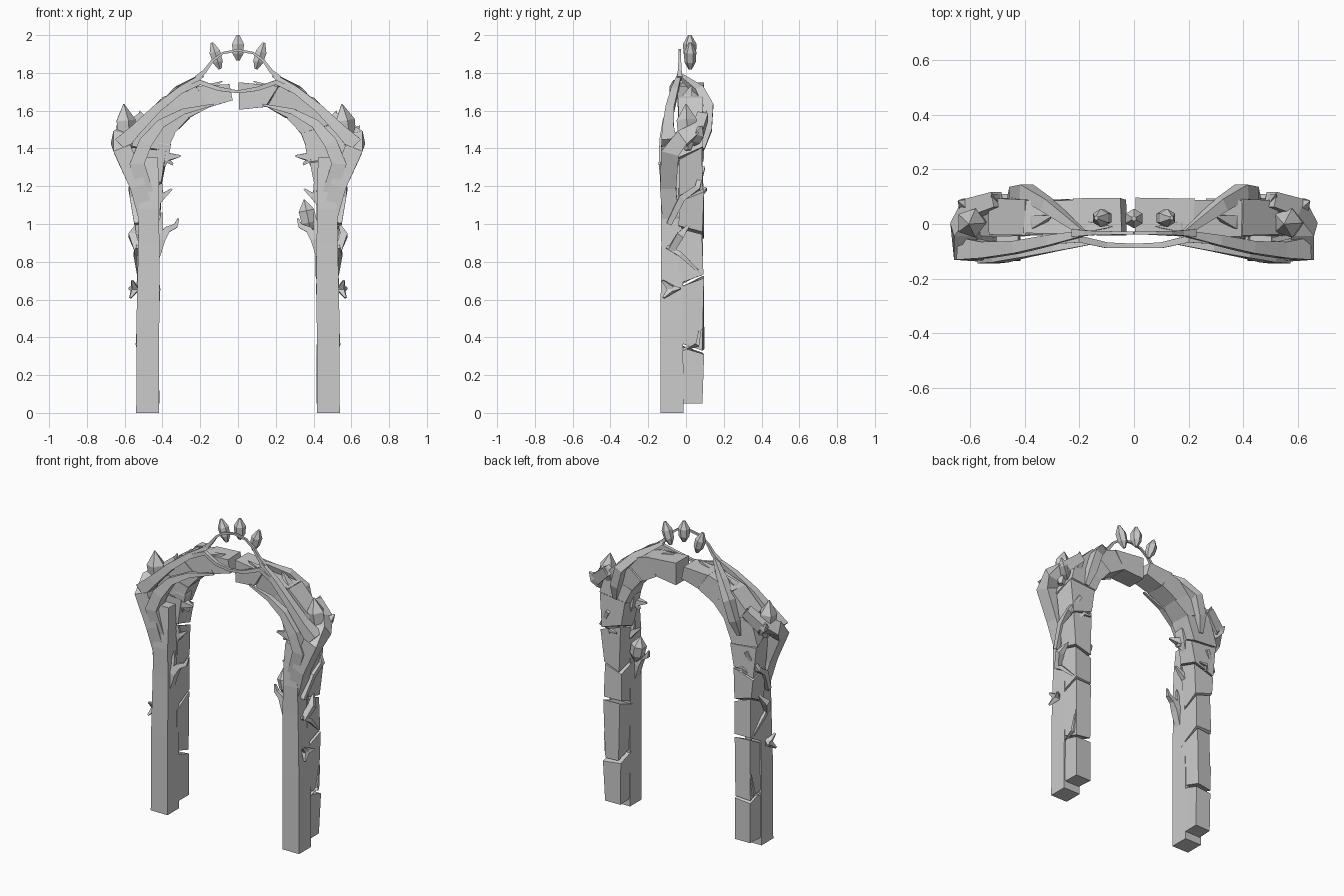
import bpy, bmesh, math, random
from mathutils import Vector

random.seed(4)


def mesh_object(name, verts, faces):
    bm = bmesh.new()
    vs = [bm.verts.new(v) for v in verts]
    for f in faces:
        bm.faces.new([vs[i] for i in f])
    bmesh.ops.recalc_face_normals(bm, faces=bm.faces)
    me = bpy.data.meshes.new(name)
    bm.to_mesh(me)
    bm.free()
    ob = bpy.data.objects.new(name, me)
    bpy.context.collection.objects.link(ob)


def limb(name, pts, sx=1, sides=4):
    """Faceted tapering tube through (x, y, z, radius) points."""
    P = [Vector((p[0] * sx, p[1], p[2])) for p in pts]
    n, verts, faces = len(P), [], []
    for i, p in enumerate(P):
        t = (P[min(i + 1, n - 1)] - P[max(i - 1, 0)]).normalized()
        ref = Vector((0, 1, 0)) if abs(t.y) < 0.93 else Vector((0, 0, 1))
        u = t.cross(ref).normalized()
        v = u.cross(t)
        for k in range(sides):
            a = 2 * math.pi * (k + 0.5) / sides
            verts.append(p + pts[i][3] * (u * math.cos(a) + v * math.sin(a)))
    for i in range(n - 1):
        for k in range(sides):
            j = (k + 1) % sides
            faces.append((i * sides + k, i * sides + j, (i + 1) * sides + j, (i + 1) * sides + k))
    faces += [tuple(range(sides)), tuple(range((n - 1) * sides, n * sides))]
    mesh_object(name, verts, faces)


def crystal(name, base, tip, r, sx=1, sides=6, blunt=0.05):
    """Pointed gem between two points."""
    a, b = Vector(base), Vector(tip)
    prof = [(0, 0.3), (0.28, 0.92), (0.65, 1.0), (1, blunt)]
    limb(name, [(*a.lerp(b, f), r * w) for f, w in prof], sx, sides)


def stone(name, a, b, sx, gap, shear_a, shear_b, y0=-0.04, y1=0.09):
    """Block between two joints, each (x_in, z_in, x_out, z_out)."""
    verts = []
    d = Vector((b[0] + b[2] - a[0] - a[2], b[1] + b[3] - a[1] - a[3])).normalized()
    for f, o, sh in ((a, b, shear_a), (b, a, shear_b)):
        for s in (0, 2):
            q = Vector((f[s], f[s + 1])).lerp(Vector((o[s], o[s + 1])), gap)
            for y, k in ((y0, -1), (y1, 1)):
                w = q + d * sh * k
                j = random.uniform(-0.007, 0.007)
                verts.append(((w.x + j) * sx, y + j, w.y))
    mesh_object(name, verts, [(0, 1, 3, 2), (4, 6, 7, 5), (0, 4, 5, 1),
                              (2, 3, 7, 6), (0, 2, 6, 4), (1, 5, 7, 3)])


joints = [(.42, .04, .53, .04), (.42, .35, .53, .34), (.415, .70, .53, .70),
          (.415, .93, .535, .97), (.41, 1.20, .55, 1.15), (.385, 1.36, .575, 1.38),
          (.335, 1.48, .53, 1.54), (.26, 1.56, .40, 1.67), (.15, 1.62, .22, 1.73),
          (.0, 1.605, .0, 1.75)]

for side, sx in (("right", 1), ("left", -1)):
    def L(part, pts):
        limb(f"{side}_{part}", pts, sx)

    # stone pillar and arch blocks
    J = list(joints)
    if sx < 0:
        J[9] = (.03, 1.655, .045, 1.74)
    sh = [0] + [random.choice((-1, 1)) * random.uniform(.015, .035) for _ in range(5)] + [0] * 4
    for i in range(9):
        stone(f"{side}_stone_{i}", J[i], J[i + 1], sx, 0.03 if i < 5 else 0, sh[i], sh[i + 1])

    # main trunk and its broken stub
    L("trunk", [(.478, -.075, 0, .086), (.477, -.075, .5, .085), (.472, -.075, .9, .079),
                (.472, -.08, 1.08, .075), (.465, -.08, 1.2, .066), (.464, -.075, 1.35, .056)])
    # outer bough swinging outward and round to the back
    L("outer_bough", [(.475, -.08, 1.0, .06), (.53, -.095, 1.2, .06), (.61, -.085, 1.39, .068),
                      (.625, -.02, 1.45, .06), (.59, .06, 1.49, .05), (.5, .09, 1.57, .04)])
    # lower front bough following the arch
    L("front_bough", [(.475, -.09, 1.14, .05), (.535, -.105, 1.32, .056), (.49, -.105, 1.43, .05),
                      (.41, -.1, 1.53, .034), (.29, -.085, 1.595, .022), (.13, -.065, 1.632, .007)])
    # upper front bough reaching the crest
    L("upper_bough", [(.62, -.09, 1.42, .058), (.54, -.095, 1.5, .042), (.43, -.085, 1.61, .032),
                      (.31, -.06, 1.705, .027), (.19, -.035, 1.785, .015)])
    # back bough climbing over the arch
    L("back_bough", [(.45, .085, 1.4, .02), (.43, .11, 1.5, .038), (.395, .118, 1.62, .038),
                     (.32, .07, 1.705, .034), (.19, -.03, 1.785, .015)])

    # shoulder crystals and shards
    tip = .55 if sx > 0 else .605
    crystal(f"{side}_shoulder_crystal", (.585, .01, 1.39), (tip, .0, 1.635), .056, sx, 5)
    crystal(f"{side}_shoulder_shard_a", (.56, .04, 1.42), (.645, .085, 1.52), .035, sx, 4)
    crystal(f"{side}_shoulder_shard_b", (.49, .05, 1.46), (.52, .11, 1.60), .03, sx, 4)
    crystal(f"{side}_inner_shard", (.41, 0, 1.28), (.38, -.01, 1.5), .05, sx, 4)
    crystal(f"{side}_arch_shard_a", (.46, -.03, 1.54), (.30, .03, 1.735), .035, sx, 4)
    crystal(f"{side}_arch_shard_b", (.32, -.01, 1.65), (.08, -.01, 1.757), .027, sx, 4)

    # inner twigs of the trunk
    L("forked_twig", [(.45, -.09, .78, .03), (.41, -.085, .92, .036), (.375, -.08, .97, .024),
                      (.33, -.07, .99, .017), (.315, -.065, 1.03, .006)])
    L("fork_spur", [(.42, -.085, .94, .025), (.41, -.08, 1.0, .017), (.404, -.08, 1.06, .005)])
    L("mid_twig", [(.44, -.02, 1.1, .024), (.395, -.03, 1.15, .02), (.35, -.03, 1.185, .007)])
    L("mid_spur", [(.41, -.03, 1.13, .018), (.405, -.04, 1.215, .008)])
    L("high_twig", [(.43, .0, 1.37, .05), (.37, -.02, 1.355, .03), (.305, -.03, 1.36, .007)])
    L("high_spur", [(.39, -.02, 1.35, .025), (.345, -.015, 1.315, .008)])

    # creepers on the outer face of the pillar
    L("creeper_low", [(.525, -.03, .33, .012), (.53, .06, .36, .016), (.53, .085, .5, .006)])
    L("creeper_mid", [(.53, -.1, .88, .014), (.54, -.03, .84, .018), (.53, .085, .73, .006)])
    L("creeper_fork", [(.53, -.08, .86, .025), (.56, -.03, .94, .028), (.535, .02, 1.0, .006)])
    L("creeper_high", [(.535, -.09, 1.0, .02), (.555, -.02, 1.14, .025), (.565, .06, 1.19, .02),
                       (.5, .09, 1.3, .016)])
    L("back_twig", [(.5, .08, 1.16, .016), (.48, .1, 1.185, .014), (.43, .108, 1.18, .006)])

    # small three-pronged sprout low on the outside
    for k, end in enumerate(((.57, -.12, .61), (.56, -.125, .70), (.575, -.03, .66))):
        L(f"sprout_prong_{k}", [(.545, -.075, .655, .026), (*end, .007)])

    # hanging half of the crest vine, and the raised half
    L("crest_dip", [(.31, -.06, 1.70, .02), (.2, -.055, 1.75, .018), (.1, -.078, 1.715, .015),
                    (0, -.08, 1.70, .011)])
    L("crest_loop", [(.22, -.033, 1.77, .02), (.175, -.033, 1.81, .014), (.135, -.033, 1.865, .01),
                     (.08, -.033, 1.905, .009), (0, -.033, 1.92, .009)])
    # tilted crest gem
    crystal(f"{side}_crest_gem", (.095, .022, 1.82), (.138, .022, 1.96), .033, sx, 6, 0.25)

# centre gem and the single pillar gem
crystal("centre_crest_gem", (0, .02, 1.865), (0, .02, 2.0), .036, 1, 6, 0.25)
crystal("pillar_gem", (.385, -.03, .96), (.35, -.03, 1.13), .048)
